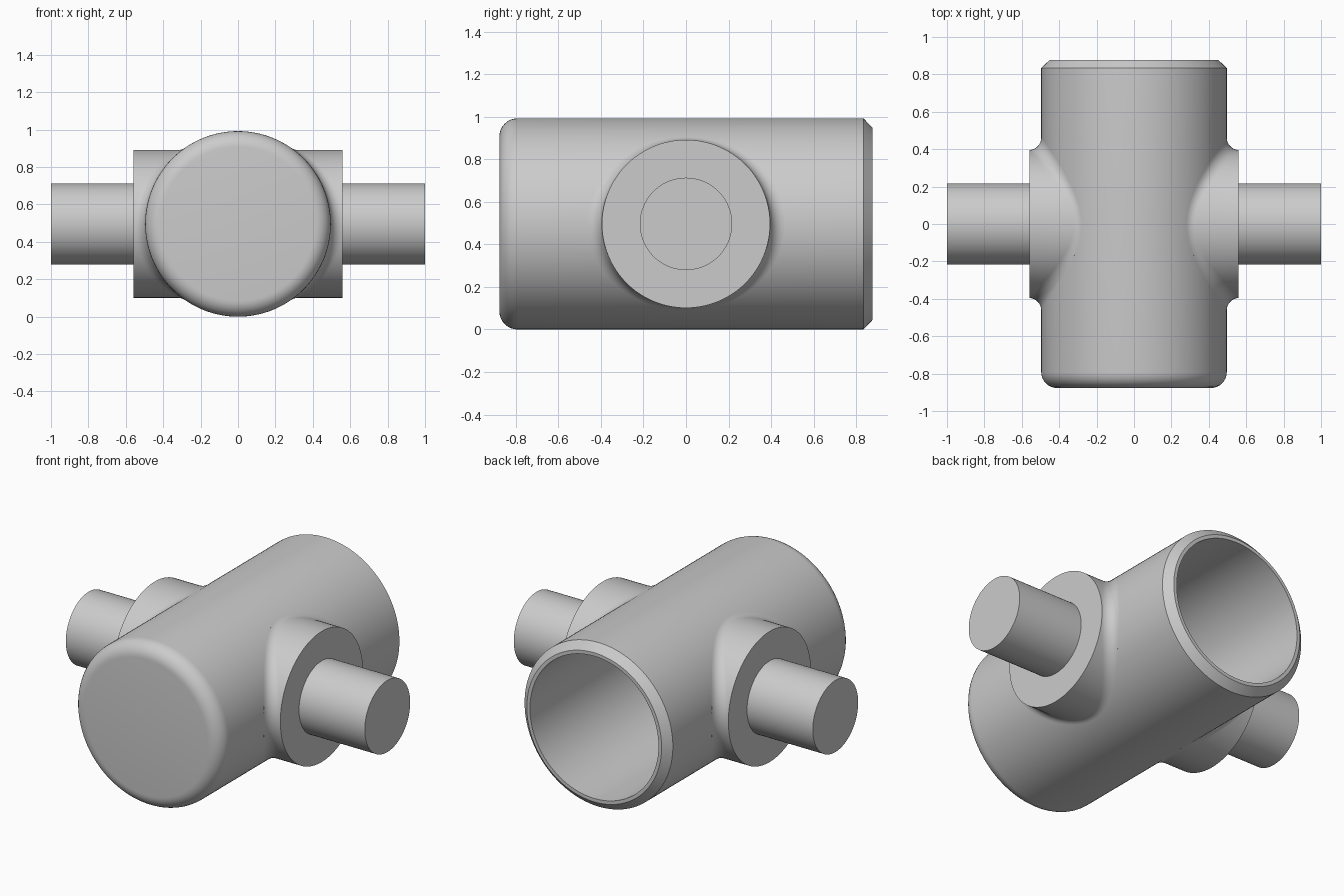
import bpy, bmesh
from math import sin, cos, pi, sqrt
from mathutils import Vector

cube = bpy.data.objects.get("Cube")
if cube:
    bpy.data.objects.remove(cube, do_unlink=True)

SEG = 128
BODY_R, BORE_R, BOSS_R, PIN_R = 0.496, 0.43, 0.395, 0.217
BODY_HALF, BOSS_END, PIN_END = 0.877, 0.56, 1.0
FILLET = 0.067
CENTRE = Vector((0, 0, BODY_R))


def skin(name, rings):
    """Join closed rings of points in order and cap both ends."""
    bm = bmesh.new()
    loops = [[bm.verts.new(p) for p in ring] for ring in rings]
    for a, b in zip(loops, loops[1:]):
        for i in range(SEG):
            j = (i + 1) % SEG
            bm.faces.new((a[i], a[j], b[j], b[i]))
    bm.faces.new(loops[0])
    bm.faces.new(loops[-1])
    bmesh.ops.recalc_face_normals(bm, faces=bm.faces[:])
    mesh = bpy.data.meshes.new(name)
    bm.to_mesh(mesh)
    bm.free()
    obj = bpy.data.objects.new(name, mesh)
    obj.location = CENTRE
    bpy.context.collection.objects.link(obj)
    bpy.ops.object.select_all(action="DESELECT")
    obj.select_set(True)
    bpy.context.view_layer.objects.active = obj
    bpy.ops.object.shade_smooth_by_angle(angle=pi / 7)
    return obj


def angles():
    return [2 * pi * i / SEG for i in range(SEG)]


def ring_y(r, y):
    return [Vector((r * cos(t), y, r * sin(t))) for t in angles()]


def ring_x(r, x):
    return [Vector((x, r * cos(t), r * sin(t))) for t in angles()]


def corner(r, y, size, steps=8):
    """Quarter-round profile from an end face at y to the wall at r."""
    return [(r - size + size * sin(a), y + size - size * cos(a))
            for a in (pi / 2 * k / steps for k in range(steps + 1))]


# Hollow body: rounded closed front, chamfered open back, deep bore
profile = corner(BODY_R, -BODY_HALF, 0.085)
profile += [(BODY_R, BODY_HALF - 0.043), (BODY_R - 0.045, BODY_HALF), (BORE_R, BODY_HALF)]
profile += reversed(corner(BORE_R, -0.79, 0.04))
skin("hollow_body", [ring_y(r, y) for r, y in profile])


def boss_rings(side, steps=10):
    """Boss whose base blends into the body with a rolling-ball fillet."""
    rings = [ring_x(BOSS_R, BOSS_END)] + [[] for _ in range(steps + 2)]
    for t in angles():
        reach = BOSS_R + FILLET
        y, z = reach * cos(t), reach * sin(t)
        ball = Vector((sqrt((BODY_R + FILLET) ** 2 - z * z), y, z))
        to_boss = Vector((0, -cos(t), -sin(t)))
        to_body = Vector((-ball.x, 0, -ball.z)).normalized()
        for k in range(steps + 1):
            turn = to_boss.angle(to_body) * k / steps
            side_dir = (to_body - to_boss * to_body.dot(to_boss)).normalized()
            p = ball + FILLET * (to_boss * cos(turn) + side_dir * sin(turn))
            p.x = min(p.x, BOSS_END)
            rings[k + 1].append(p)
        # Tuck the last ring into the body wall
        rings[-1].append(Vector((p.x * 0.95, p.y, p.z * 0.95)))
    return [[Vector((side * p.x, p.y, p.z)) for p in ring] for ring in rings]


def open_base(obj):
    """Remove the hidden cap inside the body so the bore stays clear."""
    bm = bmesh.new()
    bm.from_mesh(obj.data)
    caps = [f for f in bm.faces if len(f.verts) > 4]
    inner = min(caps, key=lambda f: abs(f.calc_center_median().x))
    bmesh.ops.delete(bm, geom=[inner], context="FACES_ONLY")
    bm.to_mesh(obj.data)
    bm.free()


# Side bosses and pins
for label, side in (("left", 1), ("right", -1)):
    open_base(skin(label + "_boss", boss_rings(side)))
    skin(label + "_pin", [ring_x(PIN_R, side * (BOSS_END - 0.04)), ring_x(PIN_R, side * PIN_END)])
